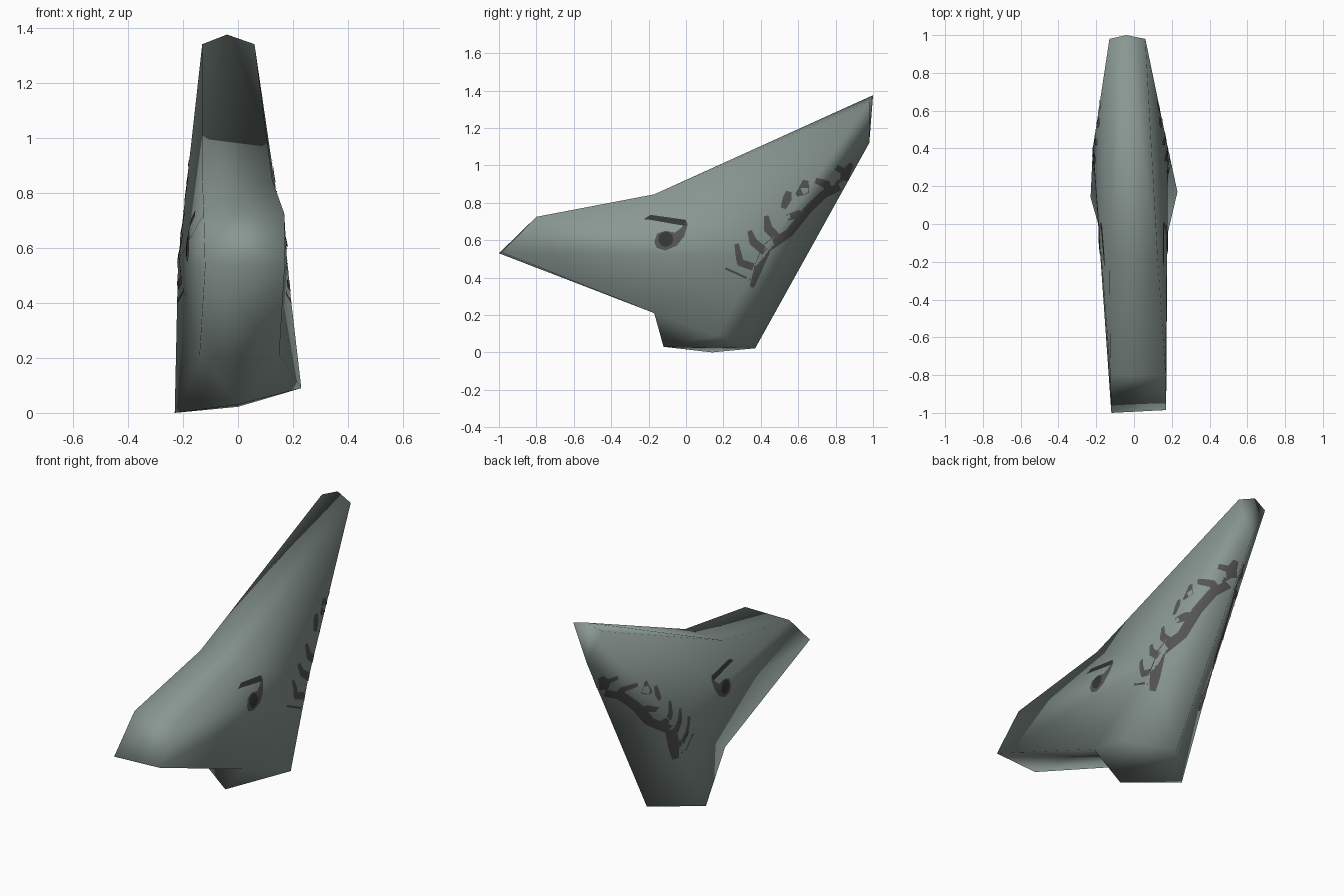
import bpy, bmesh, math
from mathutils import Vector
from mathutils.bvhtree import BVHTree
from mathutils.geometry import barycentric_transform

if "Cube" in bpy.data.objects:
    bpy.data.objects.remove(bpy.data.objects["Cube"])


def material(name, rgb):
    m = bpy.data.materials.new(name)
    m.diffuse_color = (*rgb, 1)
    m.use_nodes = True
    m.node_tree.nodes["Principled BSDF"].inputs["Base Color"].default_value = m.diffuse_color
    return m


skin = material("grey_green_skin", (0.25, 0.31, 0.285))
grey = material("dark_grey_marking", (0.09, 0.092, 0.088))
black = material("charcoal", (0.035, 0.037, 0.036))


def add_object(name, bm, mat):
    me = bpy.data.meshes.new(name)
    bm.to_mesh(me)
    bm.free()
    me.materials.append(mat)
    for p in me.polygons:
        p.use_smooth = True
    ob = bpy.data.objects.new(name, me)
    bpy.context.collection.objects.link(ob)
    return ob


# Head: corner points on the centre line and on each side
centre = {"crest_top": (-0.04, 1.0, 1.375), "crest_back": (-0.03, 0.98, 1.12),
          "neck_back": (0.0, 0.37, 0.022), "neck_front": (0.0, -0.12, 0.03)}
left = {"tip": (-0.12, -1.0, 0.53), "snout": (-0.125, -0.8, 0.725),
        "brow": (-0.13, -0.17, 0.845), "crest": (-0.13, 0.98, 1.34),
        "cheek": (-0.218, 0.4, 0.55), "neck": (-0.23, 0.14, 0.0),
        "jaw": (-0.14, -0.17, 0.21)}
right = {"tip": (0.17, -0.985, 0.535), "snout": (0.168, -0.8, 0.725),
         "brow": (0.125, -0.17, 0.845), "crest": (0.06, 0.98, 1.34),
         "cheek": (0.18, 0.4, 0.52), "neck": (0.23, 0.17, 0.09),
         "jaw": (0.15, -0.17, 0.21)}
bm = bmesh.new()
C = {k: bm.verts.new(v) for k, v in centre.items()}
L = {k: bm.verts.new(v) for k, v in left.items()}
R = {k: bm.verts.new(v) for k, v in right.items()}
for S in (L, R):
    # side wall fans around the cheek
    ring = [S["tip"], S["snout"], S["brow"], S["crest"], C["crest_back"],
            C["neck_back"], S["neck"], S["jaw"]]
    for i in range(8):
        bm.faces.new((S["cheek"], ring[i], ring[(i + 1) % 8]))
    # throat, forehead edge and crest end
    bm.faces.new((S["jaw"], S["neck"], C["neck_front"]))
    bm.faces.new((S["brow"], S["crest"], C["crest_top"]))
    bm.faces.new((S["crest"], C["crest_back"], C["crest_top"]))
    bm.faces.new((S["neck"], C["neck_back"], C["neck_front"]))
# faces that bridge both sides
bm.faces.new((L["brow"], R["brow"], C["crest_top"]))
bm.faces.new((L["jaw"], R["jaw"], C["neck_front"]))
for a, b in (("tip", "snout"), ("snout", "brow"), ("jaw", "tip")):
    bm.faces.new((L[a], R[a], R[b], L[b]))
bmesh.ops.triangulate(bm, faces=bm.faces[:])
bmesh.ops.recalc_face_normals(bm, faces=bm.faces[:])
bm.normal_update()
tree = BVHTree.FromBMesh(bm)
bm.faces.ensure_lookup_table()
tris = [([v.co.copy() for v in f.verts], [v.normal.copy() for v in f.verts]) for f in bm.faces]
add_object("head", bm, skin)


def drape(name, bm, mat, side, lift):
    """Lay a flat side-on marking on the head, following its shading."""
    normals = []
    for v in bm.verts:
        y, z = v.co.y, v.co.z
        co, n, idx, _ = tree.ray_cast(Vector((side, y, z)), Vector((-side, 0, 0)))
        if co is None:
            co, n, idx, _ = tree.find_nearest(Vector((side * 0.1, y, z)))
        v.co = co + n * lift
        pts, nrm = tris[idx]
        normals.append(barycentric_transform(co, *pts, *nrm).normalized())
    bm.normal_update()
    for f in bm.faces:
        if f.normal.x * side < 0:
            f.normal_flip()
    ob = add_object(name, bm, mat)
    ob.data.normals_split_custom_set_from_vertices(normals)


def add_patch(bm, pts):
    f = bm.faces.new([bm.verts.new((0, y, z)) for y, z in pts])
    res = bmesh.ops.triangulate(bm, faces=[f])
    edges = list({e for t in res["faces"] for e in t.edges})
    bmesh.ops.subdivide_edges(bm, edges=edges, cuts=2, use_grid_fill=True)


def add_strip(bm, path):
    """Ribbon along (y, z, half width) points, finely divided."""
    P = []
    for a, b in zip(path, path[1:]):
        a, b = Vector(a), Vector(b)
        n = max(2, math.ceil((b - a).length / 0.025))
        P += [a.lerp(b, i / n) for i in range(n)]
    P.append(Vector(path[-1]))
    prev = None
    for i, p in enumerate(P):
        d = P[min(i + 1, len(P) - 1)] - P[max(i - 1, 0)]
        s = Vector((-d.y, d.x)).normalized() * p.z
        pair = [bm.verts.new((0, p.x + k * s.x, p.y + k * s.y)) for k in (1, -1)]
        if prev:
            bm.faces.new((prev[0], prev[1], pair[1], pair[0]))
        prev = pair


eyebrow = [(-0.225, 0.712), (-0.19, 0.735), (0.0, 0.708), (0.005, 0.675),
           (-0.06, 0.685), (-0.19, 0.708)]
eye = [(-0.17, 0.59), (-0.155, 0.635), (-0.11, 0.65), (-0.06, 0.64), (-0.025, 0.665),
       (0.0, 0.7), (0.01, 0.685), (-0.01, 0.62), (-0.05, 0.57), (-0.11, 0.545), (-0.155, 0.558)]
pupil = [(-0.108 + 0.04 * math.cos(t * math.pi / 6), 0.605 + 0.04 * math.sin(t * math.pi / 6))
         for t in range(12)]
# Gill line, its upward spurs and two loose spots
gill = [
    [(0.86, 0.905, 0.02), (0.74, 0.85, 0.022), (0.65, 0.765, 0.022), (0.55, 0.64, 0.022),
     (0.43, 0.56, 0.025), (0.385, 0.45, 0.022), (0.35, 0.35, 0.012)],
    [(0.885, 1.01, 0.012), (0.85, 0.96, 0.025), (0.84, 0.9, 0.02)],
    [(0.8, 0.99, 0.015), (0.85, 0.965, 0.02)],
    [(0.69, 0.92, 0.015), (0.75, 0.9, 0.022), (0.76, 0.86, 0.02)],
    [(0.64, 0.92, 0.015), (0.63, 0.87, 0.03), (0.59, 0.84, 0.01)],
    [(0.55, 0.86, 0.015), (0.54, 0.82, 0.024), (0.52, 0.77, 0.015)],
    [(0.54, 0.72, 0.015), (0.6, 0.74, 0.022), (0.63, 0.73, 0.02)],
    [(0.43, 0.73, 0.012), (0.44, 0.66, 0.024), (0.5, 0.6, 0.022)],
    [(0.34, 0.65, 0.012), (0.36, 0.59, 0.022), (0.42, 0.54, 0.022)],
    [(0.27, 0.58, 0.012), (0.29, 0.48, 0.02), (0.38, 0.45, 0.02)],
    [(0.21, 0.45, 0.006), (0.34, 0.39, 0.006)],
]

for side, tag in ((1, "right"), (-1, "left")):
    for name, pts, mat, lift in (("eyebrow", eyebrow, black, 0.003),
                                 ("eye", eye, grey, 0.003), ("pupil", pupil, black, 0.005)):
        bm = bmesh.new()
        add_patch(bm, pts)
        drape(f"{name}_{tag}", bm, mat, side, lift)
    bm = bmesh.new()
    for path in gill:
        add_strip(bm, path)
    drape(f"gill_marking_{tag}", bm, grey, side, 0.003)
